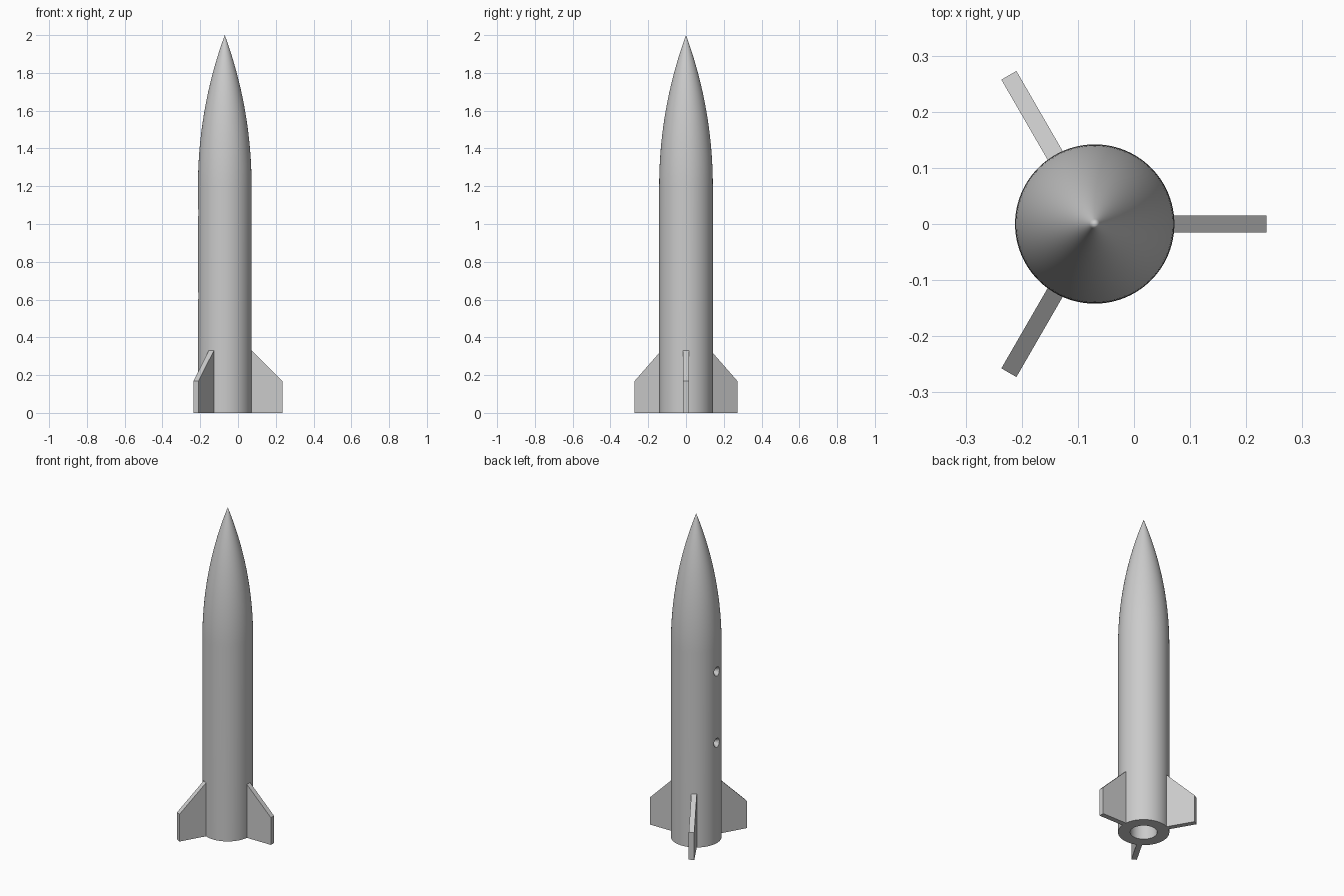
import bpy, bmesh, math
from mathutils import Matrix

cube = bpy.data.objects.get("Cube")
if cube:
    bpy.data.objects.remove(cube, do_unlink=True)

AXIS_X = -0.07
RADIUS, BORE, BORE_TOP = 0.142, 0.075, 1.15
SHOULDER, HEIGHT = 1.2, 2.0
FIN_TIP, FIN_HALF = 0.306, 0.0155

grey = bpy.data.materials.new("light grey")
grey.use_nodes = True
colour = (0.6, 0.6, 0.6, 1)
grey.diffuse_color = colour
grey.node_tree.nodes["Principled BSDF"].inputs["Base Color"].default_value = colour


def make_object(name, bm):
    bmesh.ops.recalc_face_normals(bm, faces=bm.faces)
    mesh = bpy.data.meshes.new(name)
    bm.to_mesh(mesh)
    bm.free()
    mesh.materials.append(grey)
    obj = bpy.data.objects.new(name, mesh)
    obj.location.x = AXIS_X
    bpy.context.collection.objects.link(obj)
    return obj


def lathe(name, profile, steps=96):
    """Spin a profile of (radius, height) points about the z axis."""
    bm = bmesh.new()
    verts = [bm.verts.new((r, 0, z)) for r, z in profile]
    edges = [bm.edges.new(pair) for pair in zip(verts, verts[1:])]
    bmesh.ops.spin(bm, geom=verts + edges, cent=(0, 0, 0), axis=(0, 0, 1),
                   angle=math.tau, steps=steps)
    bmesh.ops.remove_doubles(bm, verts=bm.verts, dist=1e-5)
    bmesh.ops.dissolve_degenerate(bm, edges=bm.edges, dist=1e-6)
    return make_object(name, bm)


# Body tube with engine bore, running into a tangent ogive nose
length = HEIGHT - SHOULDER
arc = (RADIUS ** 2 + length ** 2) / (2 * RADIUS)
profile = [(0, BORE_TOP), (BORE, BORE_TOP), (BORE, 0), (RADIUS, 0)]
for i in range(32):
    h = length * i / 32
    profile.append((math.sqrt(arc ** 2 - h ** 2) + RADIUS - arc, SHOULDER + h))
profile.append((0, HEIGHT))
body = lathe("body", profile)

# Two countersunk rail screw holes in the -x side
for name, z in (("lower_hole_cutter", 0.62), ("upper_hole_cutter", 1.06)):
    cutter = lathe(name, [(0, -0.09), (0.012, -0.09), (0.012, -0.025),
                          (0.028, 0), (0.028, 0.05), (0, 0.05)], 32)
    cutter.location = (AXIS_X - RADIUS, 0, z)
    cutter.rotation_euler.y = -math.pi / 2
    cutter.hide_render = True
    cut = body.modifiers.new(name, 'BOOLEAN')
    cut.operation, cut.solver, cut.object = 'DIFFERENCE', 'EXACT', cutter
    bpy.context.view_layer.objects.active = body
    bpy.ops.object.modifier_apply(modifier=name)
    bpy.data.objects.remove(cutter, do_unlink=True)

bpy.ops.object.select_all(action='DESELECT')
body.select_set(True)
bpy.context.view_layer.objects.active = body
bpy.ops.object.shade_smooth_by_angle(angle=math.radians(25))

# Three swept fins, evenly spaced
outline = [(RADIUS - 0.005, 0), (FIN_TIP, 0), (FIN_TIP, 0.168), (RADIUS - 0.005, 0.335)]
for i, side in enumerate(("left", "rear", "front")):
    bm = bmesh.new()
    face = bm.faces.new([bm.verts.new((r, -FIN_HALF, z)) for r, z in outline])
    extruded = bmesh.ops.extrude_face_region(bm, geom=[face])["geom"]
    bmesh.ops.translate(bm, vec=(0, 2 * FIN_HALF, 0),
                        verts=[v for v in extruded if isinstance(v, bmesh.types.BMVert)])
    bmesh.ops.rotate(bm, verts=bm.verts, cent=(0, 0, 0),
                     matrix=Matrix.Rotation(i * math.tau / 3, 3, 'Z'))
    make_object(side + "_fin", bm)
